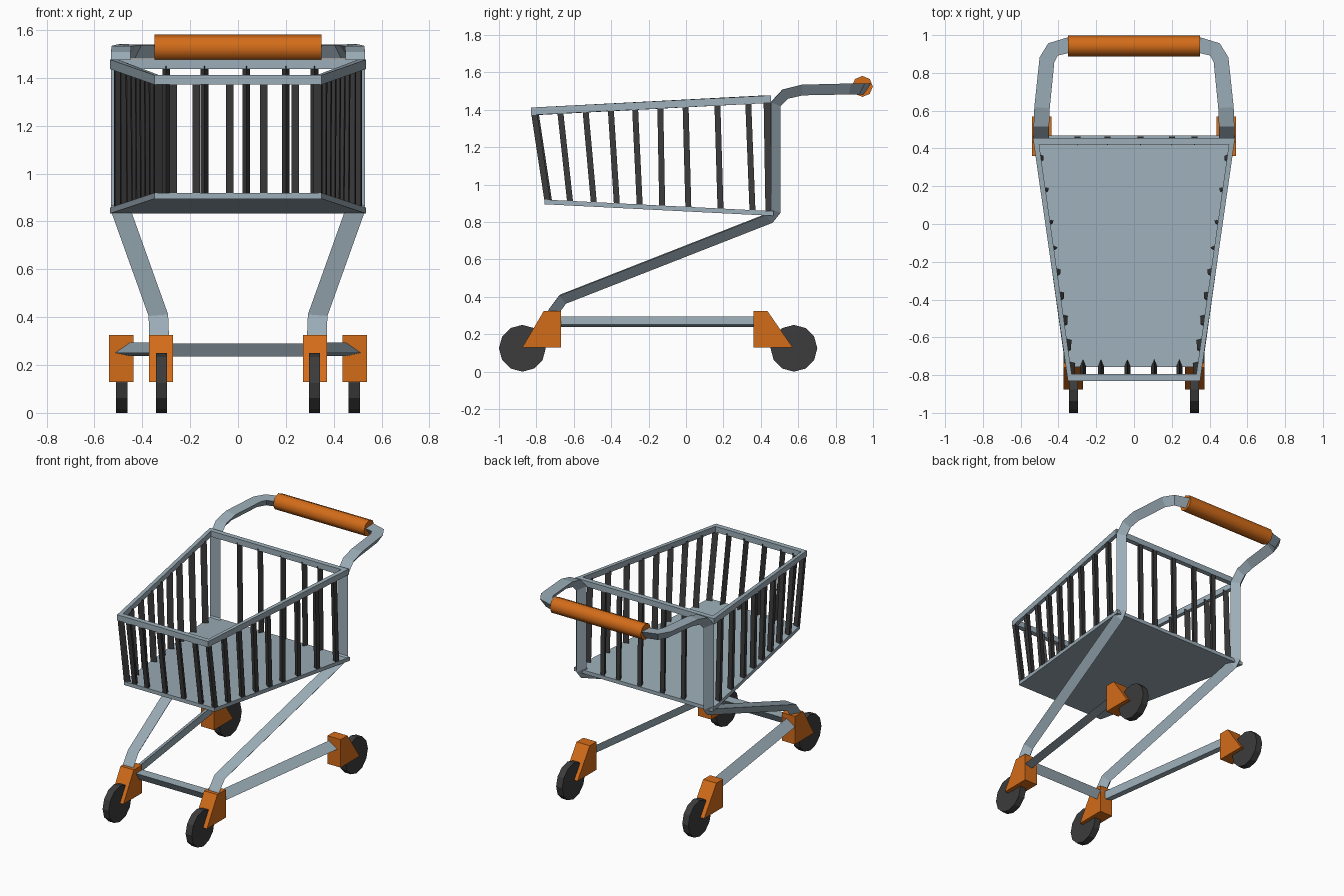
import bpy, bmesh, math
from mathutils import Vector

if "Cube" in bpy.data.objects:
    bpy.data.objects.remove(bpy.data.objects["Cube"])


def material(name, color):
    m = bpy.data.materials.new(name)
    m.diffuse_color = (*color, 1)
    m.use_nodes = True
    m.node_tree.nodes["Principled BSDF"].inputs["Base Color"].default_value = m.diffuse_color
    return m


STEEL = material("steel", (0.33, 0.42, 0.48))
DARK = material("dark", (0.045, 0.045, 0.045))
ORANGE = material("orange", (0.65, 0.15, 0.01))


def finish(bm, name, mat, mirror):
    bmesh.ops.recalc_face_normals(bm, faces=bm.faces)
    mesh = bpy.data.meshes.new(name)
    bm.to_mesh(mesh)
    bm.free()
    mesh.materials.append(mat)
    ob = bpy.data.objects.new(name, mesh)
    bpy.context.collection.objects.link(ob)
    if mirror:
        ob.modifiers.new("mirror", 'MIRROR')
    return ob


def loft(name, rings, mat, mirror=False, closed=False):
    """Skin a list of point rings; caps the ends unless closed."""
    bm = bmesh.new()
    vs = [[bm.verts.new(p) for p in r] for r in rings]
    n = len(vs[0])
    for i in range(len(vs) if closed else len(vs) - 1):
        a, b = vs[i], vs[(i + 1) % len(vs)]
        for j in range(n):
            k = (j + 1) % n
            bm.faces.new((a[j], a[k], b[k], b[j]))
    if not closed:
        bm.faces.new(vs[0])
        bm.faces.new(vs[-1])
    return finish(bm, name, mat, mirror)


def sweep(name, path, normal, section, mat, mirror=False):
    """Sweep a section of (side, normal) offsets along a path."""
    pts = [Vector(p) for p in path]
    n = Vector(normal)
    rings = []
    for i, p in enumerate(pts):
        a = (p - pts[i - 1]).normalized() if i else Vector()
        b = (pts[i + 1] - p).normalized() if i < len(pts) - 1 else Vector()
        t = (a + b).normalized()
        n = (n - t * n.dot(t)).normalized()
        s = t.cross(n)
        rings.append([p + s * u + n * v for u, v in section])
    return loft(name, rings, mat, mirror)


def cylinder(name, center, radius, depth, sides, mat, mirror=False):
    rings = []
    for x in (center[0] - depth / 2, center[0] + depth / 2):
        rings.append([(x, center[1] + radius * math.cos(2 * math.pi * i / sides),
                       center[2] + radius * math.sin(2 * math.pi * i / sides))
                      for i in range(sides)])
    return loft(name, rings, mat, mirror)


TUBE = [(-0.041, 0.027), (0.041, 0.027), (0, -0.03)]
BAR = [(-0.016, 0.016), (0.016, 0.016), (0, -0.022)]

# Bent frame tubes, from the front casters up to the handle
sweep("frame_tube", [(0.33, -0.73, 0.27), (0.33, -0.71, 0.32), (0.332, -0.66, 0.387),
                     (0.487, 0.445, 0.82), (0.49, 0.478, 0.86), (0.49, 0.478, 1.43),
                     (0.49, 0.53, 1.485), (0.487, 0.62, 1.507), (0.462, 0.87, 1.512),
                     (0.43, 0.925, 1.512), (0.34, 0.95, 1.512)],
      (0, -0.4, 0.9), TUBE, STEEL, True)

# Handle grip
grip = cylinder("handle_grip", (0, 0.943, 1.525), 0.056, 0.7, 8, ORANGE)
bpy.context.view_layer.objects.active = grip
grip.select_set(True)
bpy.ops.object.shade_smooth_by_angle(angle=math.radians(60))

# Base rails and front crossbar
sweep("base_rail", [(0.33, -0.70, 0.265), (0.48, 0.40, 0.265)], (0, 0, 1),
      [(-0.025, 0.03), (0.038, -0.014), (-0.02, -0.027)], STEEL, True)
sweep("front_crossbar", [(-0.30, -0.70, 0.265), (0.30, -0.70, 0.265)], (0, 0, 1),
      [(-0.035, 0.026), (0.035, 0.026), (0, -0.03)], STEEL)

# Casters: solid wedge bracket with a wheel
FRONT = [(-0.76, 0.325), (-0.667, 0.325), (-0.667, 0.13), (-0.875, 0.13)]
REAR = [(0.36, 0.325), (0.435, 0.325), (0.57, 0.13), (0.36, 0.13)]
for label, x, profile, wheel_y in (("front", 0.322, FRONT, -0.875),
                                   ("rear", 0.488, REAR, 0.577)):
    loft(label + "_bracket", [[(x + d, y, z) for y, z in profile] for d in (-0.051, 0.051)],
         ORANGE, True)
    cylinder(label + "_wheel", (x - 0.002, wheel_y, 0.125), 0.125, 0.047, 12, DARK, True)

# Basket rim: tapered closed frame sloping down to the front
rim = []
for sx, rear in ((-1, True), (1, True), (1, False), (-1, False)):
    xo, xi, yo, yi, z = ((0.535, 0.502, 0.455, 0.42, 1.477) if rear
                         else (0.35, 0.33, -0.83, -0.795, 1.412))
    rim.append([(sx * xo, yo, z), (sx * xi, yi, z),
                (sx * xi, yi, z - 0.04), (sx * xo, yo, z - 0.04)])
loft("basket_rim", rim, STEEL, closed=True)

# Basket floor plate
loft("basket_floor", [[(-0.535, 0.468, 0.858 - d), (0.535, 0.468, 0.858 - d),
                       (0.35, -0.757, 0.92 - d), (-0.35, -0.757, 0.92 - d)]
                      for d in (0, 0.025)], STEEL)


def rim_z(y):
    return 1.40 + (y + 0.8) * 0.05


def floor_z(y):
    return 0.91 - (y + 0.757) * 0.05


# Side bars
tops = [-0.81, -0.67, -0.535, -0.40, -0.27, -0.135, 0.0, 0.17, 0.335]
bottoms = [-0.738, -0.617, -0.49, -0.367, -0.245, -0.125, 0.015, 0.187, 0.358]
for i, (yt, yb) in enumerate(zip(tops, bottoms)):
    sweep(f"side_bar_{i}", [(0.517 - (0.468 - yb) * 0.151, yb, floor_z(yb)),
                            (0.515 - (0.44 - yt) * 0.144, yt, rim_z(yt) - 0.015)],
          (1, -0.145, 0), BAR, DARK, True)

# Front and rear bars
for i, x in enumerate((-0.27, -0.175, -0.035, 0.107, 0.24)):
    sweep(f"front_bar_{i}", [(x, -0.738, floor_z(-0.738)), (x, -0.81, 1.385)],
          (0, -1, 0), BAR, DARK)
for i, x in enumerate((-0.30, -0.14, 0.035, 0.20, 0.32)):
    sweep(f"rear_bar_{i}", [(x, 0.447, floor_z(0.447)), (x, 0.437, 1.45)],
          (0, 1, 0), BAR, DARK)
